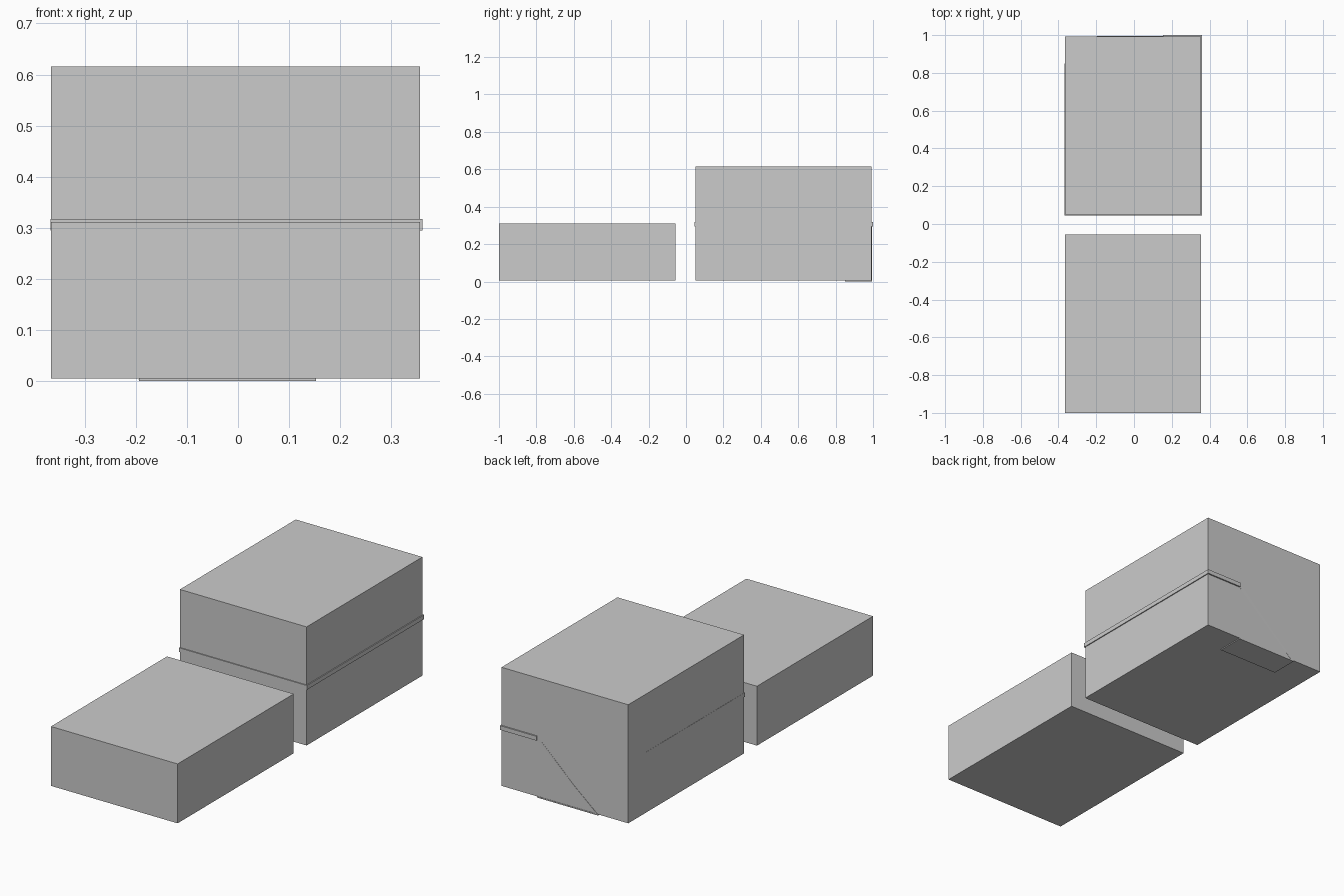
import bpy, bmesh
from mathutils import Vector

if "Cube" in bpy.data.objects:
    bpy.data.objects.remove(bpy.data.objects["Cube"])

X0, X1 = -0.366, 0.356      # shared box width
Y0, Y1 = 0.05, 0.993        # tall box depth
BASE = 0.005
LOW, HIGH = 0.295, 0.317    # tape band


def make_object(name, bm):
    bmesh.ops.recalc_face_normals(bm, faces=bm.faces)
    mesh = bpy.data.meshes.new(name)
    bm.to_mesh(mesh)
    bm.free()
    obj = bpy.data.objects.new(name, mesh)
    bpy.context.collection.objects.link(obj)
    return obj


def box(name, lo, hi):
    lo, hi = Vector(lo), Vector(hi)
    bm = bmesh.new()
    bmesh.ops.create_cube(bm, size=1)
    bmesh.ops.scale(bm, vec=hi - lo, verts=bm.verts)
    bmesh.ops.translate(bm, vec=(lo + hi) / 2, verts=bm.verts)
    return make_object(name, bm)


def strip(name, sections):
    """Closed strip lofted through four-point cross-sections."""
    bm = bmesh.new()
    rings = [[bm.verts.new(p) for p in s] for s in sections]
    for a, b in zip(rings, rings[1:]):
        for i in range(4):
            j = (i + 1) % 4
            bm.faces.new((a[i], a[j], b[j], b[i]))
    bm.faces.new(rings[0])
    bm.faces.new(rings[-1])
    return make_object(name, bm)


def section(inner, outer):
    return [(*inner, LOW), (*outer, LOW), (*outer, HIGH), (*inner, HIGH)]


# Low and tall boxes
box("low_box", (X0, -1, BASE), (X1, -0.055, 0.311))
box("tall_box", (X0, Y0, BASE), (X1, Y1, 0.616))

# Tape band running along the left, front and right sides and part of the back
T = 0.005
strip("tape_band", [
    section((X0, 0.85), (X0 - 0.001, 0.85)),
    section((X0, Y0), (X0 - 0.001, Y0 - T)),
    section((X1, Y0), (X1 + T, Y0 - T)),
    section((X1, Y1), (X1 + T, 1.0)),
    section((0.153, Y1), (0.153, 1.0)),
])

# Thin tape end slanting down the back to the underside
strip("slanted_tape", [
    [(0.153, Y1 - 0.002, z) for z in (LOW, HIGH)] + [(0.153, Y1 + 0.0005, z) for z in (HIGH, LOW)],
    [(x, Y1 - 0.002, 0.003) for x in (-0.195, -0.18)] + [(x, Y1 + 0.002, 0.003) for x in (-0.18, -0.195)],
])

# Flat patch under the back edge
box("underside_patch", (-0.194, 0.85, 0), (0.153, Y1 + 0.002, BASE + 0.001))
